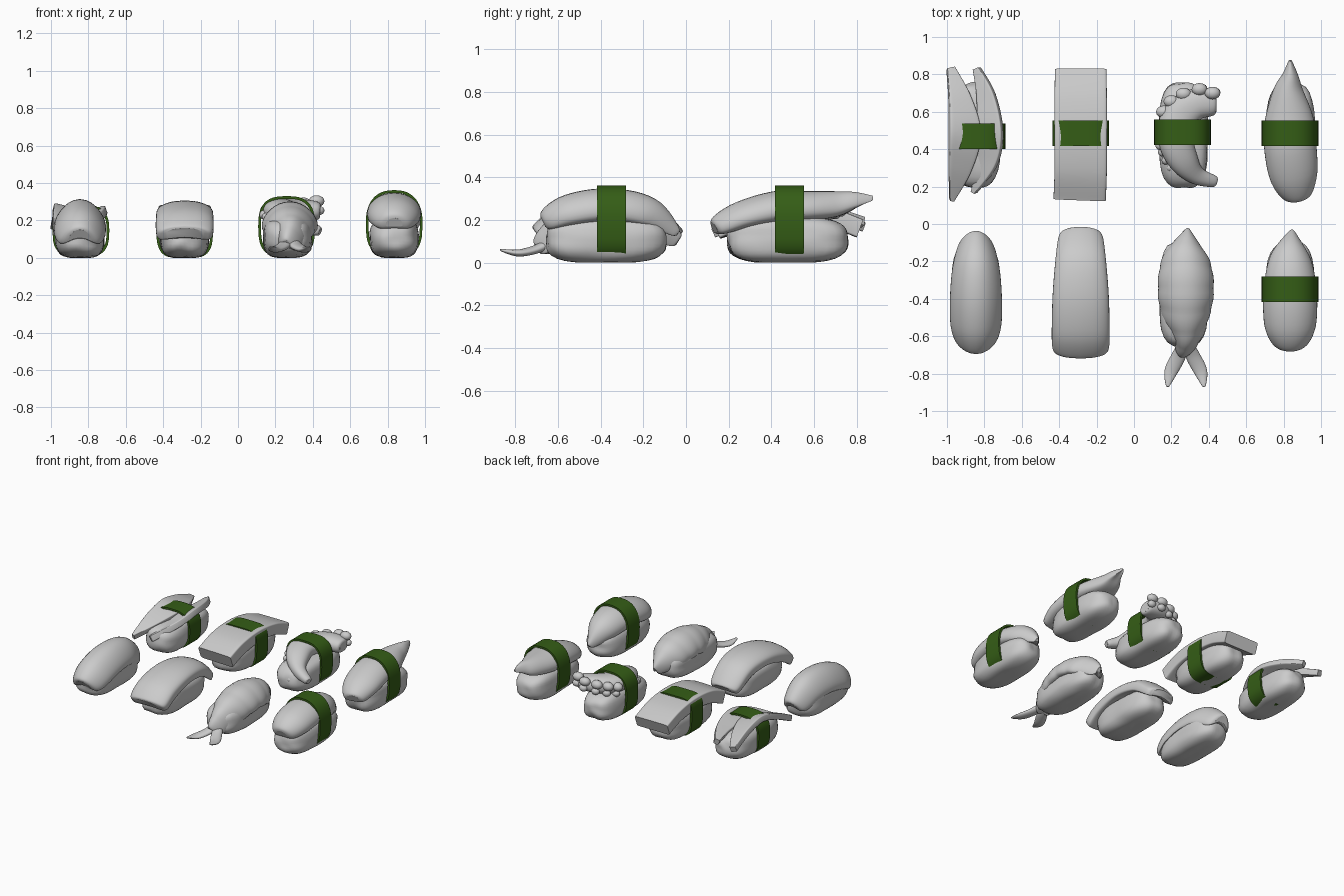
import bpy, bmesh, math
from mathutils import Vector, noise

if "Cube" in bpy.data.objects:
    bpy.data.objects.remove(bpy.data.objects["Cube"])

COLS = (-0.845, -0.285, 0.265, 0.835)
FRONT, BACK = -0.375, 0.475

nori = bpy.data.materials.new("seaweed_green")
nori.diffuse_color = (0.035, 0.11, 0.008, 1)
nori.use_nodes = True
nori.node_tree.nodes["Principled BSDF"].inputs["Base Color"].default_value = nori.diffuse_color


def finish(bm, name, mat=None, angle=40):
    bmesh.ops.recalc_face_normals(bm, faces=bm.faces)
    me = bpy.data.meshes.new(name)
    bm.to_mesh(me)
    bm.free()
    for p in me.polygons:
        p.use_smooth = True
    me.set_sharp_from_angle(angle=math.radians(angle))
    ob = bpy.data.objects.new(name, me)
    bpy.context.collection.objects.link(ob)
    if mat:
        me.materials.append(mat)
    return ob


def spow(v, p):
    return math.copysign(abs(v) ** (2 / p), v)


def spline(keys, t):
    # Catmull-Rom through rows of numbers
    f = t * (len(keys) - 1)
    i = min(int(f), len(keys) - 2)
    u = f - i
    k = lambda j: keys[max(0, min(len(keys) - 1, j))]
    return [0.5 * (2 * b + (c - a) * u + (2 * a - 5 * b + 4 * c - d) * u * u
                   + (3 * b - a - 3 * c + d) * u ** 3)
            for a, b, c, d in zip(k(i - 1), k(i), k(i + 1), k(i + 2))]


def loft(name, keys, p=2.5, droop=0.0, blunt=None, roll=0.0, steps=36, seg=36, ripple=None):
    """Sweep a superellipse along keys of (x, y, z, half width, half thickness)."""
    bm = bmesh.new()
    rings = []
    for i in range(steps + 1):
        t = 0.5 - 0.5 * math.cos(math.pi * i / steps) if blunt else i / steps
        x, y, z, hw, th = spline(keys, t)
        a, b = spline(keys, max(0, t - .02)), spline(keys, min(1, t + .02))
        tan = (Vector(b[:3]) - Vector(a[:3])).normalized()
        side = tan.cross(Vector((0, 0, 1))).normalized()
        up = side.cross(tan)
        side, up = (side * math.cos(roll) + up * math.sin(roll),
                    up * math.cos(roll) - side * math.sin(roll))
        f = max(0.03, (1 - abs(2 * t - 1) ** blunt)) ** (1 / blunt) if blunt else 1
        if ripple:
            f *= ripple(t)
        ring = []
        for j in range(seg):
            an = 2 * math.pi * j / seg
            u, v = spow(math.cos(an), p), spow(math.sin(an), p)
            ring.append(bm.verts.new(Vector((x, y, z)) + side * hw * f * u
                                     + up * (th * f * v - droop * f * u * u)))
        rings.append(ring)
    for r, s in zip(rings, rings[1:]):
        for j in range(seg):
            bm.faces.new((r[j], r[(j + 1) % seg], s[(j + 1) % seg], s[j]))
    bm.faces.new(rings[0])
    bm.faces.new(rings[-1])
    return finish(bm, name)


def rice(name, x, y):
    # rounded block, slightly uneven
    bm = bmesh.new()
    bmesh.ops.create_uvsphere(bm, u_segments=40, v_segments=24, radius=1)
    for v in bm.verts:
        c = v.co.copy()
        m = sum(abs(k) ** 3.2 for k in c) ** (-1 / 3.2)
        m *= 1 + 0.04 * noise.noise(c * 2 + Vector((x * 9, y * 9, 0)))
        v.co = (x + c.x * m * 0.13, y + c.y * m * 0.28, max(0, 0.107 + c.z * m * 0.108))
    finish(bm, name)


def band(name, x, y, top, hw=0.152, p=2.8):
    # seaweed strip wrapped round the piece, narrower at the foot
    bm = bmesh.new()
    n, h = 48, top / 2
    loops = []
    for dy, off in ((-.068, 0), (.068, 0), (.068, .014), (-.068, .014)):
        ring = []
        for j in range(n):
            a = 2 * math.pi * j / n
            c, s = spow(math.cos(a), p), spow(math.sin(a), p if math.sin(a) > 0 else 4)
            w = (hw - off) * (1 - 0.12 * max(0, -s) ** 2)
            ring.append(bm.verts.new((x + w * c, y + dy, h + (h - off) * s)))
        loops.append(ring)
    for k in range(4):
        r, s = loops[k], loops[(k + 1) % 4]
        for j in range(n):
            bm.faces.new((r[j], r[(j + 1) % n], s[(j + 1) % n], s[j]))
    finish(bm, name, nori)


def bead(name, loc, r, squash=(1, 1, 1)):
    bm = bmesh.new()
    bmesh.ops.create_uvsphere(bm, u_segments=16, v_segments=10, radius=r)
    for v in bm.verts:
        v.co = Vector(loc) + Vector([a * b for a, b in zip(v.co, squash)])
    finish(bm, name)


# Rice blocks
for i, x in enumerate(COLS):
    rice(f"rice_front_{i}", x, FRONT)
    rice(f"rice_back_{i}", x, BACK)

# Seaweed bands
band("band_sliced", COLS[0] + .005, 0.47, 0.285)
band("band_omelette", COLS[1], 0.485, 0.29, p=4.5)
band("band_tentacle", COLS[2] - .005, 0.49, 0.33)
band("band_pointed", COLS[3], 0.485, 0.362, p=2.4)
band("band_fillet", COLS[3], -0.35, 0.362, p=2.4)

# Plain fish slices, front row
x = COLS[0]
loft("round_fish_slice", [(x, -.68, .13, .125, .05), (x, -.56, .205, .138, .06),
     (x, -.38, .25, .138, .062), (x, -.2, .235, .125, .06), (x, -.05, .14, .105, .045)],
     p=2.6, droop=.08, blunt=5)
x = COLS[1]
loft("flat_fish_slice", [(x, -.70, .135, .155, .045), (x, -.58, .215, .155, .05),
     (x, -.38, .262, .15, .045), (x, -.18, .235, .135, .045), (x, -.03, .125, .12, .035)],
     p=4, droop=.03, blunt=9)

# Banded fillet, front row
x = COLS[3]
loft("banded_fillet", [(x, -.67, .19, .11, .06), (x, -.55, .245, .14, .075),
     (x, -.36, .27, .142, .078), (x, -.17, .235, .11, .07), (x + .01, -.035, .14, .03, .025)],
     p=2.3, droop=.03, blunt=4)

# Prawn with ridged body and two tail fins
x = COLS[2] + .012
loft("prawn_body", [(x - .02, -.7, .075, .05, .04), (x, -.61, .14, .085, .07),
     (x, -.48, .2, .132, .075), (x, -.32, .225, .146, .075), (x, -.16, .19, .12, .07),
     (x + .01, -.03, .11, .03, .03)], p=2.3, droop=.05, blunt=6, steps=72,
     ripple=lambda t: 1 + .035 * abs(math.sin(t * math.pi * 7)))
for s in (-1, 1):
    loft("prawn_tail_left" if s < 0 else "prawn_tail_right",
         [(x + s * .01, -.64, .09, .03, .025), (x + s * .04, -.71, .06, .038, .02),
          (x + s * .08, -.79, .045, .035, .016), (x + s * .098, -.87, .06, .01, .006)],
         p=2, blunt=6, seg=20)

# Two half-moon slices, back row
x = COLS[0]
loft("half_moon_left", [(x - .135, .83, .17, .022, .022), (x - .085, .66, .225, .062, .024),
     (x - .06, .48, .25, .085, .024), (x - .085, .3, .21, .062, .024), (x - .13, .13, .14, .012, .022)],
     p=9, roll=.25)
loft("half_moon_right", [(x + .005, .83, .19, .018, .022), (x + .055, .68, .22, .05, .024),
     (x + .075, .49, .235, .07, .024), (x + .06, .33, .2, .055, .024), (x - .01, .17, .14, .012, .022)],
     p=9, roll=-.35)

# Arched omelette slab
x = COLS[1]
loft("omelette_slab", [(x - .005, .145, .16, .14, .05), (x, .29, .215, .14, .05),
     (x, .475, .235, .14, .048), (x, .66, .215, .14, .045), (x, .815, .16, .138, .045)], p=12)

# Pointed shellfish topping
x = COLS[3]
loft("pointed_topping", [(x + .045, .13, .165, .09, .05), (x + .02, .25, .22, .13, .065),
     (x, .42, .26, .14, .075), (x - .005, .56, .265, .13, .07), (x - .01, .7, .275, .085, .06),
     (x, .79, .295, .045, .038), (x, .875, .308, .01, .008)], p=2.2, droop=.02, blunt=6)

# Curled tentacle and its suckers
loft("tentacle", [(.44, .645, .25, .075, .055), (.33, .64, .255, .085, .06), (.245, .57, .25, .1, .065),
     (.225, .45, .25, .095, .065), (.265, .34, .225, .08, .06), (.335, .26, .18, .05, .045),
     (.44, .225, .14, .035, .03)], p=2.2, blunt=7)
for i, (bx, by) in enumerate([(.16, .6), (.2, .655), (.265, .695), (.35, .72), (.42, .70)]):
    bead(f"large_sucker_{i}", (bx, by, .255 + .012 * i), .042, (1, .8, .75))
    bead(f"small_sucker_{i}", (bx + .01, by + .005, .205 + .012 * i), .032, (1, .8, .8))
for i in range(7):
    bx, by, bz, _, _ = spline([(.14, .42, .23), (.17, .34, .2), (.22, .265, .16), (.29, .21, .12)], i / 6) + [0, 0]
    bead(f"front_sucker_{i}", (bx, by, bz), .028 - .0015 * i, (.9, .9, .9))
